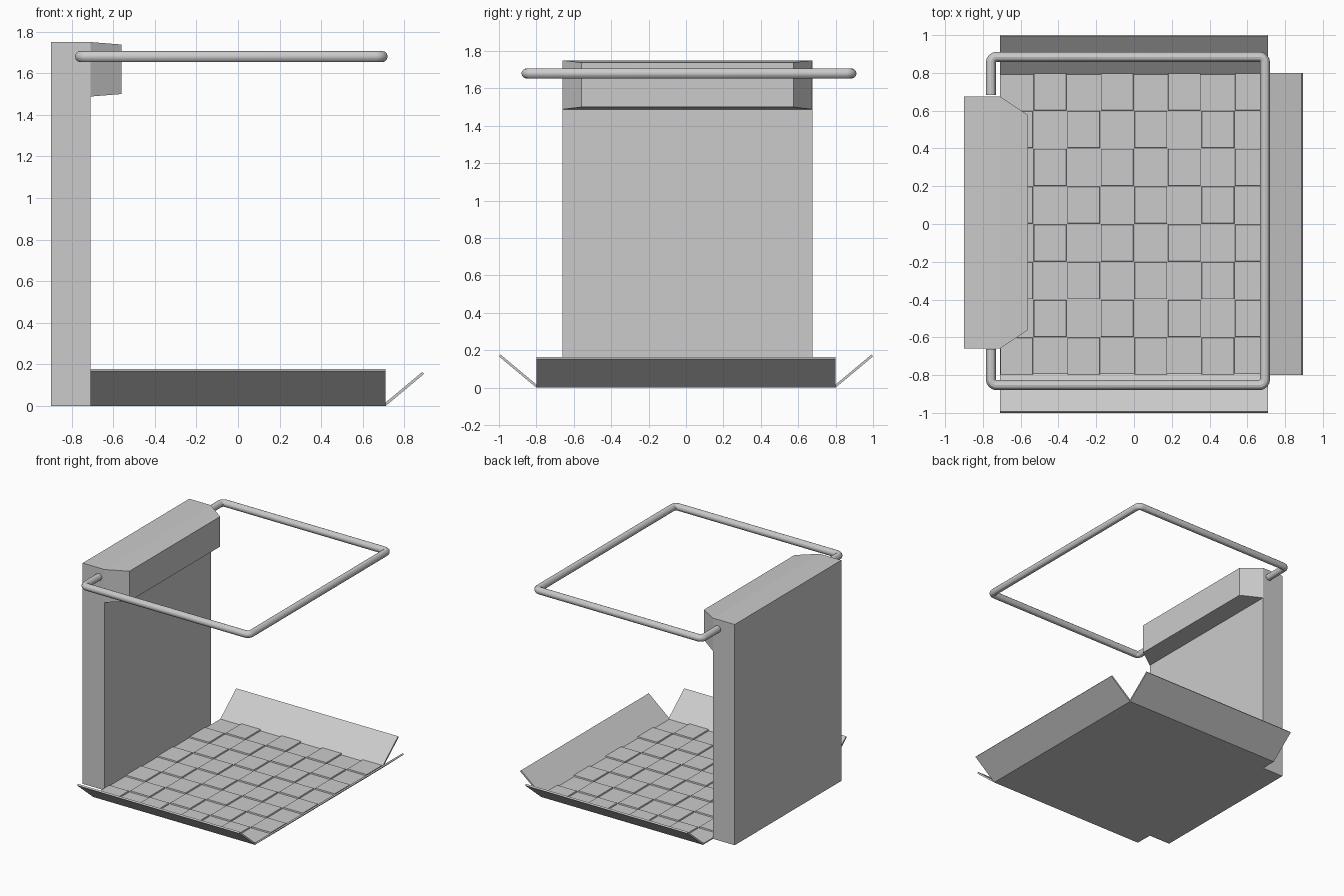
import bpy, bmesh, math
from mathutils import Vector

if "Cube" in bpy.data.objects:
    bpy.data.objects.remove(bpy.data.objects["Cube"])


def new_object(name, bm):
    bmesh.ops.recalc_face_normals(bm, faces=bm.faces[:])
    me = bpy.data.meshes.new(name)
    bm.to_mesh(me)
    bm.free()
    ob = bpy.data.objects.new(name, me)
    bpy.context.collection.objects.link(ob)
    return ob


def add_frustum(bm, lower, upper):
    """Closed solid between two loops of equal length."""
    a = [bm.verts.new(p) for p in lower]
    b = [bm.verts.new(p) for p in upper]
    n = len(a)
    bm.faces.new(a[::-1])
    bm.faces.new(b)
    for i in range(n):
        bm.faces.new((a[i], a[(i + 1) % n], b[(i + 1) % n], b[i]))


def rect(x0, x1, y0, y1, z):
    return [(x0, y0, z), (x1, y0, z), (x1, y1, z), (x0, y1, z)]


def box(name, x0, x1, y0, y1, z0, z1):
    bm = bmesh.new()
    add_frustum(bm, rect(x0, x1, y0, y1, z0), rect(x0, x1, y0, y1, z1))
    return new_object(name, bm)


HX, HY = 0.71, 0.80

# Floor slab with a checkerboard of raised tiles
box("platform_floor", -HX, HX, -HY, HY, 0, 0.01)
bm = bmesh.new()
tw, td = 2 * HX / 8, 2 * HY / 8
for i in range(8):
    for j in range(8):
        if (i + j) % 2 == 0:
            x, y = -HX + i * tw, -HY + j * td
            g, s = 0.0015, 0.004
            add_frustum(bm, rect(x + g, x + tw - g, y + g, y + td - g, 0.009),
                        rect(x + s, x + tw - s, y + s, y + td - s, 0.02))
new_object("floor_tiles", bm)


# Tilted flaps: a thin profile swept along the hinge edge
def flap(name, hinge, outward, half_len, reach, rise):
    out = Vector((*outward, 0))
    along = Vector((-out.y, out.x, 0))
    up = Vector((0, 0, 1))
    base = Vector((*hinge, 0))
    tip = base + out * reach + up * rise
    nrm = (up * reach - out * rise).normalized() * 0.013
    profile = [base, tip, tip + nrm, base + nrm]
    bm = bmesh.new()
    add_frustum(bm, [p - along * half_len for p in profile],
                [p + along * half_len for p in profile])
    return new_object(name, bm)


flap("front_flap", (0, -HY), (0, -1), HX, 0.20, 0.167)
flap("back_flap", (0, HY), (0, 1), HX, 0.20, 0.167)
flap("right_flap", (HX, 0), (1, 0), HY, 0.185, 0.154)

# Upright panel and its tapered console
Y0, Y1 = -0.66, 0.675
bm = bmesh.new()
add_frustum(bm, rect(-0.90, -HX, Y0, Y1, 0), rect(-0.90, -HX, Y0, Y1, 1.75))
new_object("upright_panel", bm)


def yz_rect(x, y0, y1, z0, z1):
    return [(x, y0, z0), (x, y1, z0), (x, y1, z1), (x, y0, z1)]


bm = bmesh.new()
add_frustum(bm, yz_rect(-HX, Y0, Y1, 1.488, 1.75),
            yz_rect(-0.56, Y0 + 0.10, Y1 - 0.10, 1.50, 1.738))
new_object("console_head", bm)

# Hand rail: round tube with tight rounded corners
corners = [(-0.757, 0.885, 1, 1), (0.693, 0.885, -1, 1),
           (0.693, -0.853, -1, -1), (-0.757, -0.853, 1, -1)]
R = 0.03
path = [(-0.757, 0.684)]
starts = [180, 90, 0, -90]
for (cx, cy, sx, sy), a0 in zip(corners, starts):
    for k in range(5):
        a = math.radians(a0 - 90 * k / 4)
        path.append((cx + sx * R + R * math.cos(a), cy - sy * R + R * math.sin(a)))
path.append((-0.757, -0.661))
cu = bpy.data.curves.new("hand_rail", "CURVE")
cu.dimensions = "3D"
cu.bevel_depth = 0.027
cu.bevel_resolution = 4
cu.use_fill_caps = True
sp = cu.splines.new("POLY")
sp.points.add(len(path) - 1)
for p, (x, y) in zip(sp.points, path):
    p.co = (x, y, 1.68, 1)
rail = bpy.data.objects.new("hand_rail", cu)
bpy.context.collection.objects.link(rail)
bpy.context.view_layer.objects.active = rail
rail.select_set(True)
bpy.ops.object.convert(target="MESH")
bpy.ops.object.shade_smooth_by_angle()
